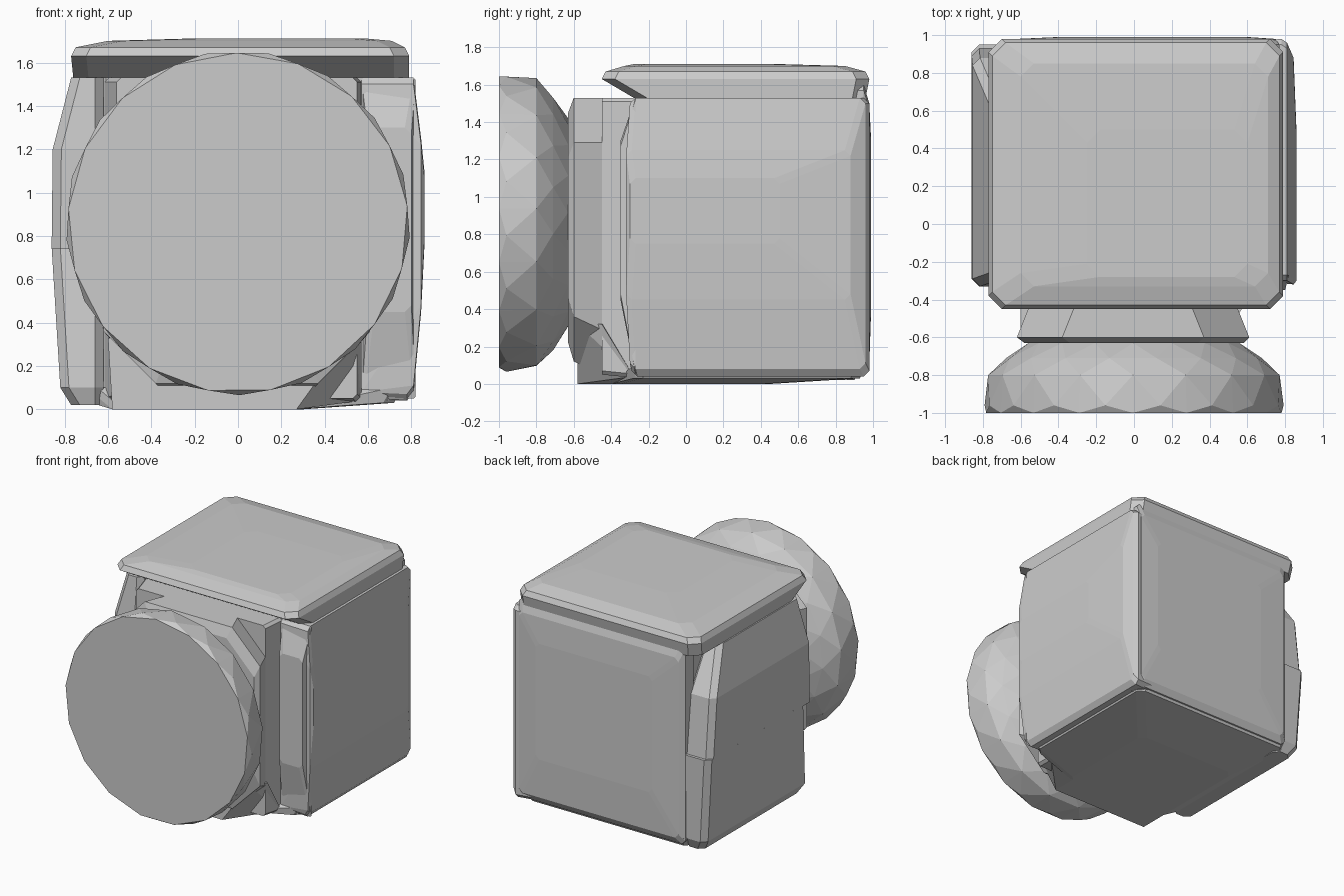
import bpy
import bmesh
import math
from mathutils import Vector

default = bpy.data.objects.get("Cube")
if default:
    bpy.data.objects.remove(default, do_unlink=True)

grey = bpy.data.materials.new("plain grey")
grey.use_nodes = True
grey.diffuse_color = (0.6, 0.6, 0.6, 1)
grey.node_tree.nodes["Principled BSDF"].inputs["Base Color"].default_value = grey.diffuse_color


def place(axis, level, u, v):
    """Point at a level along an axis; u and v are the remaining axes in order."""
    coords = [u, v]
    coords.insert("xyz".index(axis), level)
    return Vector(coords)


def section(axis, level, u_range, v_range, cut):
    """Rectangle with cut corners, standing across an axis."""
    points = []
    for u, u_in in zip(u_range, (cut, -cut)):
        for v, v_in in zip(v_range, (cut, -cut)):
            points.append(place(axis, level, u + u_in, v))
            points.append(place(axis, level, u, v + v_in))
    return points


def hull(name, points):
    """Flat-faced convex solid wrapped round the points."""
    mesh = bpy.data.meshes.new(name)
    bm = bmesh.new()
    for point in points:
        bm.verts.new(point)
    result = bmesh.ops.convex_hull(bm, input=bm.verts)
    spare = set(result["geom_interior"]) | set(result["geom_unused"])
    spare = [item for item in spare if isinstance(item, bmesh.types.BMVert)]
    bmesh.ops.delete(bm, geom=spare, context="VERTS")
    bmesh.ops.dissolve_limit(bm, angle_limit=math.radians(1), verts=bm.verts, edges=bm.edges)
    bmesh.ops.recalc_face_normals(bm, faces=bm.faces)
    bm.to_mesh(mesh)
    bm.free()
    mesh.materials.append(grey)
    obj = bpy.data.objects.new(name, mesh)
    bpy.context.collection.objects.link(obj)
    return obj


def stack(name, axis, rows, cut):
    """Solid through a row of sections."""
    points = []
    for level, u_range, v_range in rows:
        points += section(axis, level, u_range, v_range, cut)
    return hull(name, points)


# Inner block that closes the gaps between the panels
stack("core", "z", [(.04, (-.64, .72), (-.27, .93)), (1.56, (-.64, .72), (-.27, .93))], .03)

# Domed lid with a lip over the front
stack("top_panel", "z", [
    (1.53, (-.76, .79), (-.28, .96)),
    (1.63, (-.77, .79), (-.45, .98)),
    (1.67, (-.75, .77), (-.43, .96)),
    (1.70, (-.6, .71), (-.33, .85)),
    (1.71, (-.25, .6), (-.28, .5))], .07)

# Bowed back panel
stack("back_panel", "y", [
    (.85, (-.66, .77), (.04, 1.6)),
    (.95, (-.66, .77), (.05, 1.6)),
    (.98, (-.62, .75), (.1, 1.5)),
    (.99, (-.4, .6), (.4, 1.3))], .03)

# Bowed side panel with a squared outline
stack("plain_side_panel", "x", [
    (.57, (-.29, .96), (.05, 1.53)),
    (.78, (-.29, .98), (.04, 1.53)),
    (.81, (-.3, .96), (.08, 1.53)),
    (.845, (-.32, .88), (.45, 1.25)),
    (.86, (-.3, .5), (.75, 1.1))], .03)
hull("plain_side_front", section("y", -.35, (.6, .8), (.45, 1.3), .03)
     + section("y", -.27, (.57, .82), (.05, 1.53), .01))

# Other side panel, in two pieces with a notch at the front edge
stack("stepped_side_upper", "z", [
    (.74, (-.86, -.62), (-.33, .93)),
    (1.2, (-.855, -.62), (-.33, .88)),
    (1.53, (-.77, -.62), (-.3, .68))], .04)
stack("stepped_side_lower", "z", [
    (.02, (-.77, -.62), (-.3, .9)),
    (.1, (-.82, -.62), (-.33, .94)),
    (.75, (-.86, -.62), (-.25, .95))], .04)

# Shallow base panel
stack("bottom_panel", "z", [
    (0, (-.58, .3), (-.4, .45)),
    (.03, (-.68, .72), (-.28, .93)),
    (.1, (-.7, .76), (-.28, .96))], .05)

# Foot under the neck, with one sloping corner
foot = [(x, y, z) for y in (-.58, -.28) for x, z in ((-.58, 0), (.27, 0), (-.6, .33))]
hull("front_foot", foot + [(.57, -.28, .04), (.57, -.45, .32), (.5, -.58, .32)])

# Square neck and the round collar in front of it
stack("neck", "y", [
    (-.45, (-.56, .55), (.05, 1.53)),
    (-.25, (-.62, .57), (.03, 1.53))], .02)
stack("collar", "y", [
    (-.63, (-.58, .58), (.22, 1.45)),
    (-.6, (-.62, .61), (.12, 1.53)),
    (-.45, (-.56, .55), (.05, 1.53))], .24)

# Round faceted front disc
SIDES = 17
disc = []
for row, (y, radius) in enumerate([(-1, .785), (-.96, .795), (-.8, .775), (-.71, .68), (-.63, .56)]):
    for side in range(SIDES):
        angle = math.tau * (side + row % 2 / 2) / SIDES + .1
        disc.append((radius * math.cos(angle), y, .86 + radius * math.sin(angle)))
hull("front_disc", disc)
